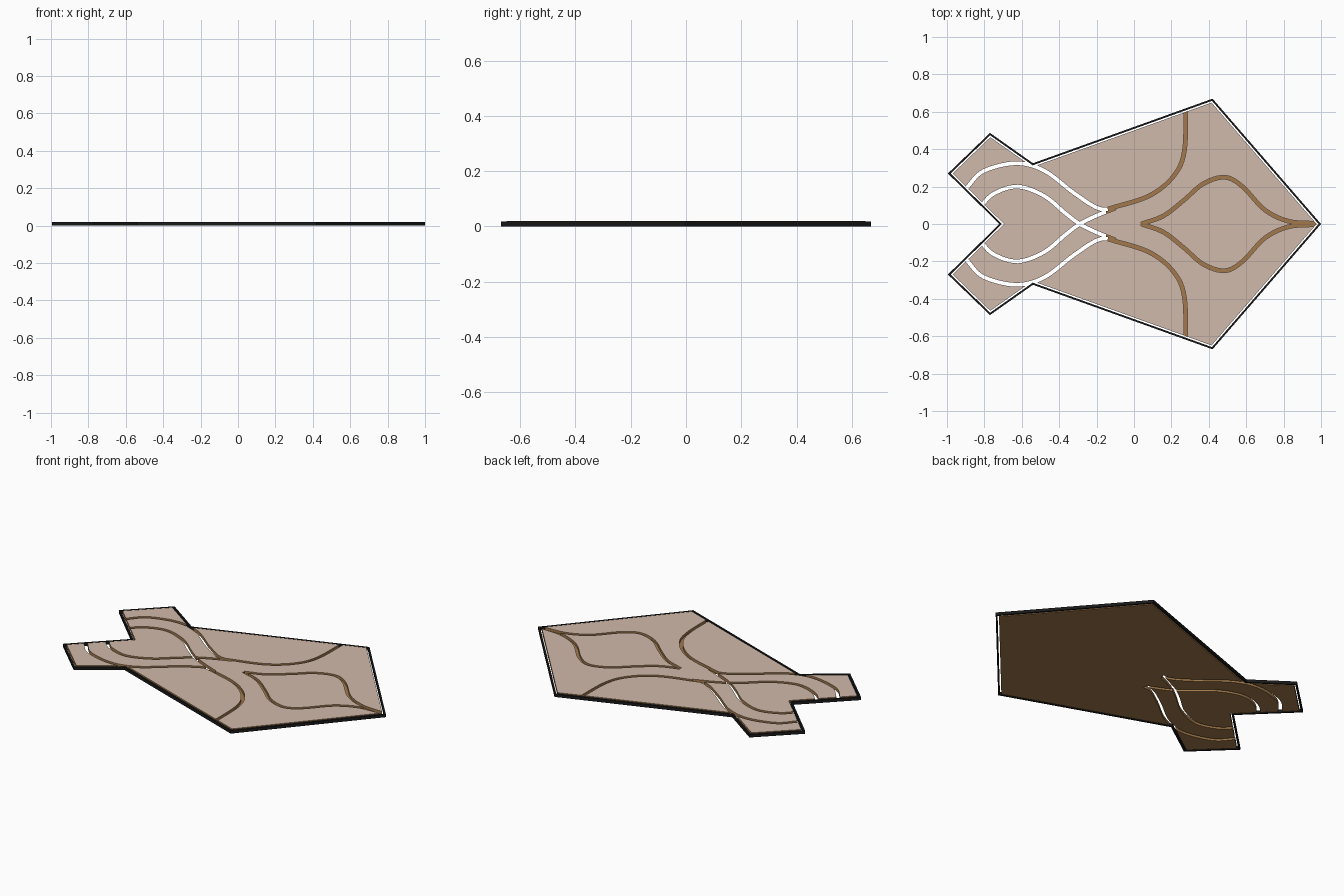
import bpy, bmesh
from mathutils import Vector

if "Cube" in bpy.data.objects:
    bpy.data.objects.remove(bpy.data.objects["Cube"])


def material(name, col):
    m = bpy.data.materials.new(name)
    m.diffuse_color = (*col, 1)
    m.use_nodes = True
    m.node_tree.nodes["Principled BSDF"].inputs["Base Color"].default_value = m.diffuse_color
    return m


BLACK = material("black_edge", (0.01, 0.01, 0.01))
BROWN = material("brown_wood", (0.36, 0.19, 0.07))
PINK = material("pale_top", (0.64, 0.49, 0.41))


def make_object(name, bm, mats=()):
    bmesh.ops.recalc_face_normals(bm, faces=bm.faces)
    me = bpy.data.meshes.new(name)
    bm.to_mesh(me)
    bm.free()
    for m in mats:
        me.materials.append(m)
    ob = bpy.data.objects.new(name, me)
    bpy.context.collection.objects.link(ob)
    return ob


def prism(name, pts, z0, z1, mats=()):
    bm = bmesh.new()
    low = [bm.verts.new((p[0], p[1], z0)) for p in pts]
    top = [bm.verts.new((p[0], p[1], z1)) for p in pts]
    n = len(pts)
    bm.faces.new(low[::-1])
    cap = bm.faces.new(top)
    if len(mats) > 1:
        cap.material_index = 1
    for i in range(n):
        j = (i + 1) % n
        bm.faces.new((low[i], low[j], top[j], top[i]))
    return make_object(name, bm, mats)


def inset(pts, d):
    # offset a counter-clockwise outline inwards with mitred corners
    out = []
    for i, p in enumerate(pts):
        a, b, c = Vector(pts[i - 1]), Vector(p), Vector(pts[(i + 1) % len(pts)])
        e1, e2 = (b - a).normalized(), (c - b).normalized()
        n1, n2 = Vector((-e1.y, e1.x)), Vector((-e2.y, e2.x))
        m = (n1 + n2).normalized()
        out.append(b + m * d / m.dot(n1))
    return out


def smooth(pts, steps=6):
    # Catmull-Rom curve through the points
    p = [Vector(q) for q in pts]
    p = [2 * p[0] - p[1]] + p + [2 * p[-1] - p[-2]]
    out = []
    for i in range(1, len(p) - 2):
        a, b, c, d = p[i - 1:i + 3]
        for k in range(steps):
            t = k / steps
            out.append(0.5 * (2 * b + (c - a) * t + (2 * a - 5 * b + 4 * c - d) * t * t
                              + (3 * b - a - 3 * c + d) * t ** 3))
    return out + [p[-2]]


def strip(pts, w):
    left, right = [], []
    for i, p in enumerate(pts):
        t = (pts[min(i + 1, len(pts) - 1)] - pts[max(i - 1, 0)]).normalized()
        n = Vector((-t.y, t.x)) * w / 2
        left.append(p + n)
        right.append(p - n)
    return right + left[::-1]


half = [(1, 0), (0.42, 0.67), (-0.54, 0.325), (-0.77, 0.487), (-0.995, 0.27), (-0.72, 0)]
outline = half + [(x, -y) for x, y in half[4:0:-1]]

# dark border ring
bm = bmesh.new()
loops = [[bm.verts.new((p[0], p[1], z)) for p in ring]
         for ring, z in ((outline, 0), (outline, 0.018),
                         (inset(outline, 0.010), 0.018), (inset(outline, 0.010), 0))]
n = len(outline)
for a in range(4):
    A, B = loops[a], loops[(a + 1) % 4]
    for i in range(n):
        j = (i + 1) % n
        bm.faces.new((A[i], A[j], B[j], B[i]))
make_object("border", bm, [BLACK])

# fish-shaped panel
panel = prism("panel", inset(outline, 0.018), 0, 0.02, [BROWN, PINK])

# groove centre lines on the upper side
side_line = [(-0.935, 0.13), (-0.88, 0.21), (-0.80, 0.285), (-0.63, 0.325), (-0.48, 0.285),
             (-0.32, 0.165), (-0.185, 0.082), (-0.09, 0.095), (0.09, 0.155),
             (0.215, 0.26), (0.27, 0.395), (0.277, 0.66)]
tail_line = [(-0.85, 0.05), (-0.81, 0.105), (-0.745, 0.165), (-0.62, 0.20), (-0.48, 0.15),
             (-0.37, 0.06), (-0.29, 0.0), (-0.2, -0.045), (-0.1, -0.085)]
head_line = [(0.04, 0.0), (0.16, 0.045), (0.27, 0.13), (0.37, 0.215), (0.485, 0.25),
             (0.58, 0.20), (0.70, 0.075), (0.83, 0.014), (0.985, 0.003)]

cutters = []
for k, line in enumerate((side_line, tail_line, head_line)):
    pts = smooth(line)
    # tail grooves go right through, the front ones keep a thin floor
    through = [p for p in pts if p.x < -0.14]
    floored = [p for p in pts if p.x > -0.18]
    for part, z0 in ((through, -0.01), (floored, 0.003 + 0.0003 * k)):
        if len(part) < 2:
            continue
        for s in (1, -1):
            poly = [(p.x, p.y * s) for p in strip(part, 0.02)]
            cutters.append(prism("groove_cutter", poly[::s], z0 + 0.0001 * (s > 0), 0.04))

for c in cutters:
    c.hide_render = True
    mod = panel.modifiers.new("groove", 'BOOLEAN')
    mod.operation = 'DIFFERENCE'
    mod.solver = 'EXACT'
    mod.object = c

# bake the grooves and drop the cutters
dg = bpy.context.evaluated_depsgraph_get()
baked = bpy.data.meshes.new_from_object(panel.evaluated_get(dg))
panel.modifiers.clear()
panel.data = baked
for c in cutters:
    bpy.data.objects.remove(c)
